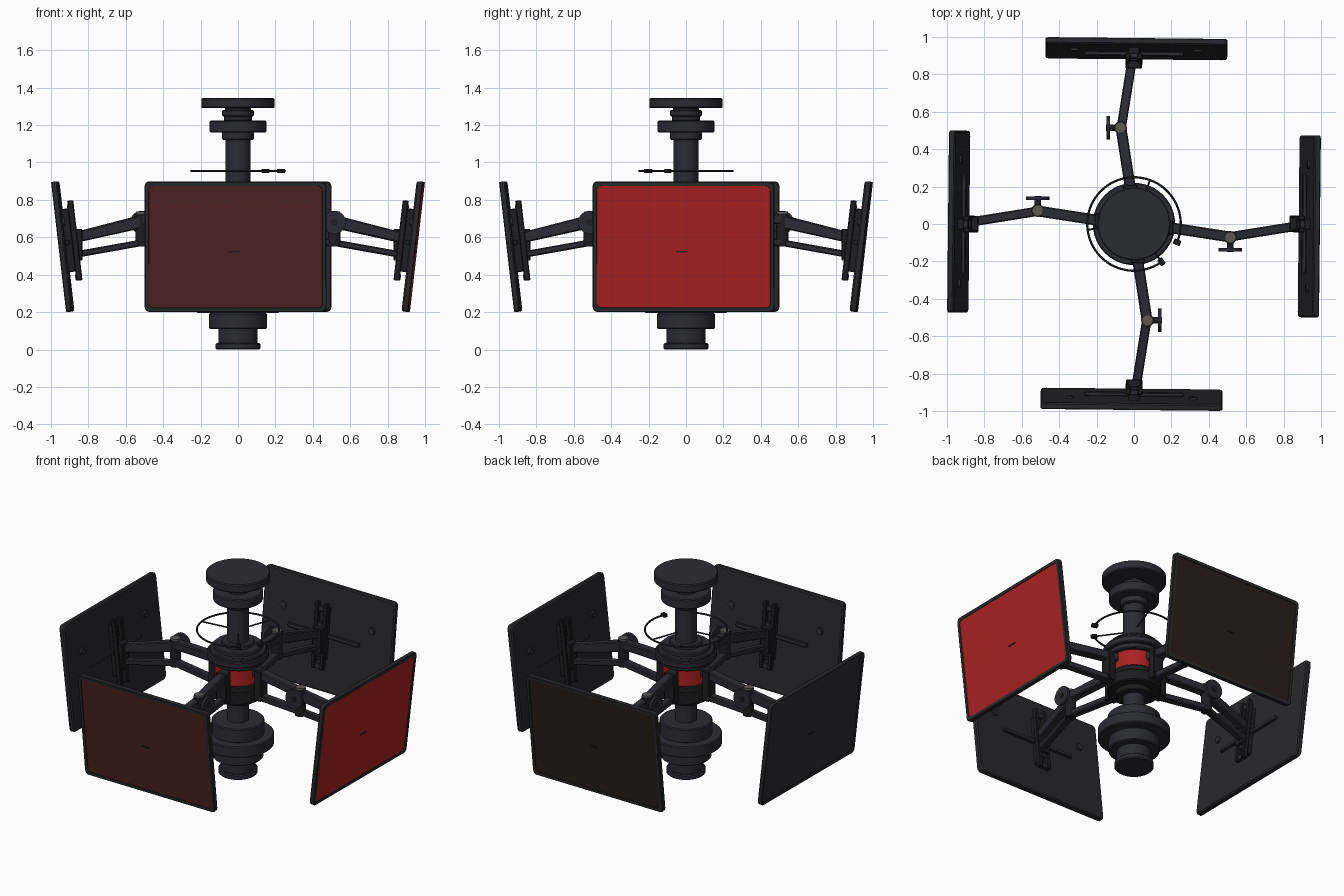
import bpy, bmesh, math
from mathutils import Matrix, Vector

if "Cube" in bpy.data.objects:
    bpy.data.objects.remove(bpy.data.objects["Cube"])

I4 = Matrix.Identity(4)


def material(name, rgb):
    m = bpy.data.materials.new(name)
    m.diffuse_color = (*rgb, 1)
    m.use_nodes = True
    m.node_tree.nodes["Principled BSDF"].inputs["Base Color"].default_value = m.diffuse_color
    return m


BODY = material("slate", (0.024, 0.024, 0.033))
SHELL = material("charcoal", (0.022, 0.022, 0.026))
DARK = material("near_black", (0.013, 0.013, 0.015))
FRAME = material("frame_grey", (0.022, 0.025, 0.026))
METAL = material("warm_grey", (0.11, 0.10, 0.09))
RED = material("red", (0.41, 0.016, 0.016))
MAROON = material("maroon", (0.085, 0.016, 0.016))
BROWN = material("brown_black", (0.022, 0.013, 0.012))


def finish(bm, name, mats, mat=I4):
    bmesh.ops.recalc_face_normals(bm, faces=bm.faces)
    me = bpy.data.meshes.new(name)
    bm.to_mesh(me)
    bm.free()
    me.transform(mat)
    ob = bpy.data.objects.new(name, me)
    for m in mats:
        me.materials.append(m)
    bpy.context.collection.objects.link(ob)
    return ob


def box(name, c, size, m, mat=I4, bevel=0.004):
    bm = bmesh.new()
    bmesh.ops.create_cube(bm, size=1, matrix=Matrix.Translation(c) @ Matrix.Diagonal((*size, 1)))
    if bevel:
        bmesh.ops.bevel(bm, geom=bm.edges[:], offset=bevel, segments=1, affect='EDGES')
    return finish(bm, name, [m], mat)


def beam(name, a, b, w, h, m, mat=I4, h2=None):
    """Bar from a to b, width w, height h (h2 at the far end)."""
    a, b = Vector(a), Vector(b)
    d = (b - a).normalized()
    side = Vector((0, 0, 1)).cross(d).normalized()
    up = d.cross(side)
    bm = bmesh.new()
    ends = []
    for p, hh in ((a, h), (b, h2 or h)):
        ends.append([bm.verts.new(p + side * w * i / 2 + up * hh * j / 2)
                     for i, j in ((-1, -1), (1, -1), (1, 1), (-1, 1))])
    for e in ends:
        bm.faces.new(e)
    for i in range(4):
        k = (i + 1) % 4
        bm.faces.new((ends[0][i], ends[0][k], ends[1][k], ends[1][i]))
    bmesh.ops.bevel(bm, geom=bm.edges[:], offset=0.006, segments=1, affect='EDGES')
    return finish(bm, name, [m], mat)


def rod(name, a, b, r, m, mat=I4, n=24):
    a, b = Vector(a), Vector(b)
    q = (b - a).to_track_quat('Z', 'Y').to_matrix().to_4x4()
    bm = bmesh.new()
    bmesh.ops.create_cone(bm, cap_ends=True, segments=n, radius1=r, radius2=r, depth=(b - a).length,
                          matrix=Matrix.Translation((a + b) / 2) @ q)
    return finish(bm, name, [m], mat)


def turned(name, steps, m, n=48, ch=0.006):
    """Stack of chamfered discs: (radius, bottom, top)."""
    bm = bmesh.new()
    for r, z0, z1 in steps:
        rings = []
        for rr, z in ((r - ch, z0), (r, z0 + ch), (r, z1 - ch), (r - ch, z1)):
            rings.append([bm.verts.new((rr * math.cos(2 * math.pi * i / n),
                                        rr * math.sin(2 * math.pi * i / n), z)) for i in range(n)])
        for p, q in zip(rings, rings[1:]):
            for i in range(n):
                bm.faces.new((p[i], p[(i + 1) % n], q[(i + 1) % n], q[i]))
        bm.faces.new(rings[0])
        bm.faces.new(rings[-1])
    return finish(bm, name, [m])


def screen_panel(name, face_mat, mat, w=0.972, h=0.70, t=0.035, r=0.025):
    """Rounded slab with a recessed coloured face on its +x side."""
    bm = bmesh.new()
    pts = []
    for k, (sy, sz) in enumerate(((1, 1), (-1, 1), (-1, -1), (1, -1))):
        for i in range(5):
            a = math.radians(90 * k + 22.5 * i)
            pts.append((sy * (w / 2 - r) + r * math.cos(a), sz * (h / 2 - r) + r * math.sin(a)))
    rings = []
    for x, s in ((-t / 2, 0.985), (-t / 2 + 0.008, 1), (t / 2 - 0.004, 1), (t / 2, 0.992),
                 (t / 2, 0.955), (t / 2 - 0.004, 0.953)):
        g = (1 - s) * w / 2
        rings.append([bm.verts.new((x, y * (1 - 2 * g / w), z * (1 - 2 * g / h))) for y, z in pts])
    n = len(pts)
    for k, (p, q) in enumerate(zip(rings, rings[1:])):
        for i in range(n):
            f = bm.faces.new((p[i], p[(i + 1) % n], q[(i + 1) % n], q[i]))
            f.material_index = 0 if k < 2 else 1
    bm.faces.new(rings[0])
    bm.faces.new(rings[-1]).material_index = 2
    return finish(bm, name, [SHELL, FRAME, face_mat], mat)


# Central post: base, tube and top caps
turned("base", [(0.12, 0, 0.035), (0.105, 0.03, 0.115), (0.155, 0.11, 0.195),
                (0.22, 0.195, 0.27), (0.16, 0.265, 0.36)], BODY)
turned("post", [(0.067, 0.35, 1.13)], BODY)
turned("top_cap", [(0.085, 1.12, 1.17), (0.152, 1.16, 1.225), (0.075, 1.22, 1.25),
                   (0.085, 1.245, 1.28), (0.07, 1.275, 1.295), (0.195, 1.29, 1.345)], BODY)

# Hub: dark discs around a red drum
turned("lower_hub", [(0.11, 0.49, 0.53), (0.165, 0.525, 0.60), (0.15, 0.595, 0.64)], DARK)
turned("red_drum", [(0.14, 0.635, 0.755)], RED)
turned("upper_hub", [(0.165, 0.75, 0.785), (0.19, 0.78, 0.82), (0.175, 0.815, 0.84),
                     (0.15, 0.835, 0.865), (0.10, 0.86, 0.89)], BODY)

# Open hoop with spokes and end blocks
Z = 0.955
bm = bmesh.new()
loops = []
for i in range(61):
    a = math.radians(-23 + 329 * i / 60)
    loops.append([bm.verts.new(((0.25 + 0.006 * math.cos(b)) * math.cos(a),
                                (0.25 + 0.006 * math.cos(b)) * math.sin(a), Z + 0.006 * math.sin(b)))
                  for b in (math.pi / 4 * j for j in range(8))])
for p, q in zip(loops, loops[1:]):
    for j in range(8):
        bm.faces.new((p[j], p[(j + 1) % 8], q[(j + 1) % 8], q[j]))
bm.faces.new(loops[0])
bm.faces.new(loops[-1])
finish(bm, "hoop", [FRAME])
for i, deg in enumerate((70, 187, 306)):
    a = math.radians(deg)
    u = Vector((math.cos(a), math.sin(a), 0))
    rod(f"hoop_spoke_{i}", u * 0.06 + Vector((0, 0, Z)), u * 0.25 + Vector((0, 0, Z)), 0.005, FRAME, n=8)
for i, deg in enumerate((-54, -23)):
    box(f"hoop_block_{i}", (0.25, 0, Z), (0.04, 0.03, 0.022), DARK, Matrix.Rotation(math.radians(deg), 4, 'Z'))

# Four arms, each holding a tilted panel
for k, (side, face, colour) in enumerate((("right", RED, -1), ("back", BROWN, 1),
                                          ("left", BODY, -1), ("front", MAROON, 1))):
    s = colour  # which way the elbow bends
    turn = Matrix.Rotation(k * math.pi / 2, 4, 'Z')
    ey = s * 0.072

    # Double arm: upper and lower bars either side of the elbow
    beam(side + "_upper_inner_arm", (0.13, s * 0.01, 0.72), (0.53, ey, 0.695), 0.058, 0.055, BODY, turn)
    beam(side + "_lower_inner_arm", (0.13, s * 0.01, 0.56), (0.53, ey, 0.575), 0.05, 0.04, BODY, turn)
    beam(side + "_upper_outer_arm", (0.49, ey, 0.69), (0.865, s * 0.012, 0.60), 0.05, 0.07, BODY, turn, 0.056)
    beam(side + "_lower_outer_arm", (0.49, ey, 0.575), (0.865, s * 0.012, 0.508), 0.045, 0.034, BODY, turn)
    box(side + "_hub_bracket", (0.185, s * 0.02, 0.645), (0.05, 0.075, 0.2), DARK, turn)
    rod(side + "_elbow", (0.515, ey, 0.55), (0.515, ey, 0.725), 0.034, DARK, turn)
    rod(side + "_elbow_cap", (0.515, ey, 0.72), (0.515, ey, 0.738), 0.03, METAL, turn)

    # Clamp knob beside the elbow
    rod(side + "_knob_stem", (0.515, ey, 0.68), (0.515, s * 0.15, 0.68), 0.018, DARK, turn)
    rod(side + "_knob", (0.515, s * 0.128, 0.68), (0.515, s * 0.146, 0.68), 0.062, BODY, turn)

    # Panel with recessed face and centre mark
    pose = (turn @ Matrix.Translation((0.937, -0.013, 0.55)) @ Matrix.Rotation(math.radians(-0.6), 4, 'Z')
            @ Matrix.Rotation(math.radians(6.6), 4, 'Y'))
    screen_panel(side + "_panel", face, pose)
    box(side + "_centre_mark", (0.014, -0.01, -0.025), (0.006, 0.06, 0.008), DARK, pose, 0)

    # Mount: two rails, cross bars, long rod, standoff and head
    for y in (-0.032, 0.032):
        box(side + "_mount_rail", (-0.068, y + 0.013, 0.025), (0.032, 0.026, 0.43), DARK, pose)
    for z in (-0.17, -0.09, 0.0, 0.09, 0.2):
        box(side + "_mount_bar", (-0.062, 0.013, z), (0.028, 0.06, 0.035), BODY, pose)
    box(side + "_standoff", (-0.035, 0.013, 0.03), (0.045, 0.06, 0.34), DARK, pose)
    box(side + "_cross_rod", (-0.03, 0.013, 0.02), (0.022, 0.53, 0.026), BODY, pose)
    box(side + "_mount_head", (0.852, 0, 0.56), (0.04, 0.07, 0.17), DARK, turn)
    for y in (-0.33, 0.33):
        rod(side + "_back_stud", (-0.03, y, 0.13), (-0.012, y, 0.13), 0.022, BODY, pose, 16)

# Smooth the round parts, keep edges sharp
bpy.ops.object.select_all(action='SELECT')
bpy.context.view_layer.objects.active = bpy.context.collection.objects[0]
bpy.ops.object.shade_smooth_by_angle(angle=math.radians(30))
